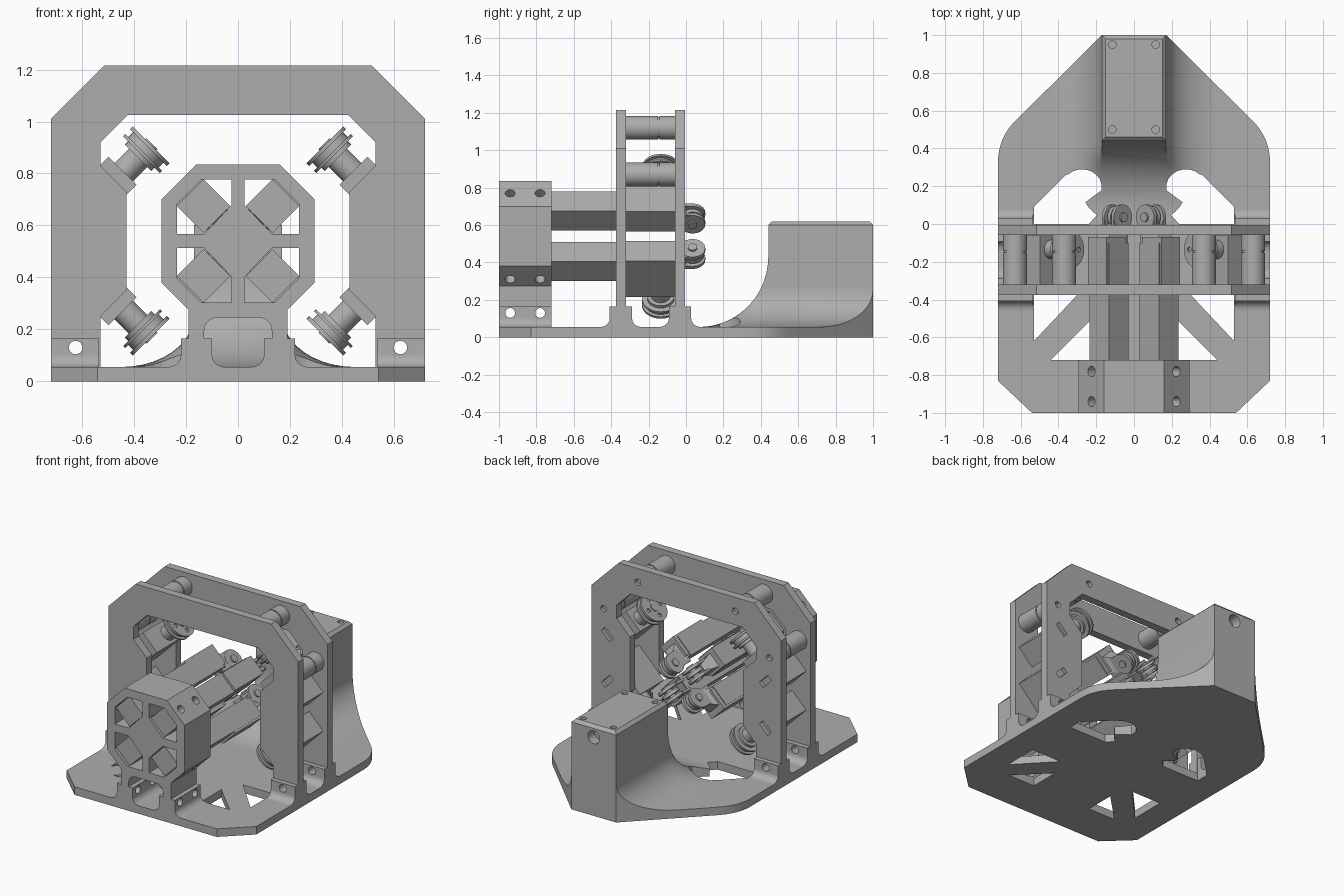
import bpy, bmesh
from math import cos, sin, pi, radians, sqrt
from mathutils import Vector

if "Cube" in bpy.data.objects:
    bpy.data.objects.remove(bpy.data.objects["Cube"])

grey = bpy.data.materials.new("machined grey")
grey.use_nodes = True
grey.diffuse_color = (0.42, 0.42, 0.42, 1)
grey.node_tree.nodes["Principled BSDF"].inputs["Base Color"].default_value = (0.42, 0.42, 0.42, 1)

ZC = 0.54                     # height of the actuator cluster axis
FRONT, BACK = -0.348, -0.032  # mid planes of the two portal frames
AXES = {"x": lambda u, v, w: (w, u, v), "y": lambda u, v, w: (u, w, v), "z": lambda u, v, w: (u, v, w)}


def finish(name, bm):
    bmesh.ops.recalc_face_normals(bm, faces=bm.faces)
    mesh = bpy.data.meshes.new(name)
    bm.to_mesh(mesh)
    bm.free()
    mesh.materials.append(grey)
    obj = bpy.data.objects.new(name, mesh)
    bpy.context.collection.objects.link(obj)
    return smooth(obj)


def smooth(obj):
    obj.data.shade_smooth()
    obj.data.set_sharp_from_angle(angle=radians(30))
    return obj


def loft(name, rings):
    bm = bmesh.new()
    loops = [[bm.verts.new(p) for p in ring] for ring in rings]
    n = len(loops[0])
    for a, b in zip(loops, loops[1:]):
        for i in range(n):
            bm.faces.new((a[i], a[(i + 1) % n], b[(i + 1) % n], b[i]))
    bm.faces.new(loops[0])
    bm.faces.new(loops[-1])
    return finish(name, bm)


def prism(name, pts, lo, hi, axis="z"):
    return loft(name, [[AXES[axis](u, v, w) for u, v in pts] for w in (lo, hi)])


def rod(name, a, b, r, segs=40):
    a, b = Vector(a), Vector(b)
    turn = (b - a).to_track_quat("Z", "Y")
    circle = [turn @ Vector((r * cos(2 * pi * i / segs), r * sin(2 * pi * i / segs), 0)) for i in range(segs)]
    return loft(name, [[p + c for c in circle] for p in (a, b)])


def cut(obj, cutters, op="DIFFERENCE"):
    for c in cutters:
        mod = obj.modifiers.new("cut", "BOOLEAN")
        mod.operation, mod.object, mod.solver = op, c, "EXACT"
    dg = bpy.context.evaluated_depsgraph_get()
    mesh = bpy.data.meshes.new_from_object(obj.evaluated_get(dg))
    obj.modifiers.clear()
    obj.data = mesh
    for c in cutters:
        bpy.data.objects.remove(c)
    return smooth(obj)


def arc(cx, cy, rx, ry, a0, a1, n=8):
    return [(cx + rx * cos(radians(a0 + (a1 - a0) * i / n)), cy + ry * sin(radians(a0 + (a1 - a0) * i / n)))
            for i in range(n + 1)]


def mirrored(half):
    return half + [(-u, v) for u, v in reversed(half)]


def flip(pts, s):
    return [(s * u, v) for u, v in pts]


# Base outline with rounded shoulders tapering to the rear
OUTLINE = mirrored([(0.54, -1), (0.72, -0.83)] + arc(0.42, 0.33, 0.3, 0.3, 0, 45) + [(0.17, 1)])
EYE = [(0.53, 0), (0.53, 0.09), (0.36, 0.26)] + arc(0.275, 0.195, 0.105, 0.095, 45, 190) + \
      arc(0.06, 0.17, 0.21, 0.16, -10, -50, 4)[1:] + [(0.24, 0)]
TRIANGLES = [[(0.3, -0.375), (0.53, -0.375), (0.53, -0.62)], [(0.23, -0.51), (0.44, -0.72), (0.23, -0.72)]]


def eyes():
    return [prism("cutter", flip(EYE, s), -0.1, 0.5) for s in (1, -1)]


base = prism("base_plate", OUTLINE, 0, 0.055)
cut(base, eyes() + [prism("cutter", flip(t, s), -0.1, 0.2) for t in TRIANGLES for s in (1, -1)])

# Rear tower flaring into the base
def tower_ring(z, inset=0):
    def flare(width, height):
        t = min(1, max(0, (0.055 + height - z) / height))
        return width * (1 - sqrt(1 - t * t))
    fx, fy = flare(0.28, 0.2), flare(0.37, 0.375)
    x = 0.17 - inset
    corner = arc(x, 0.44 + inset, fx + 1e-4, fy + 1e-4, 0, -90, 8)
    return [(u, v, z) for u, v in mirrored([(x + fx, 1 - inset)] + corner)]


rings = [tower_ring(0.02)]
rings += [tower_ring(0.055 + 0.375 * (1 - cos(pi / 2 * i / 14))) for i in range(15)]
rings += [tower_ring(0.6), tower_ring(0.62, 0.02)]
tower = loft("rear_tower", rings)
cut(tower, [prism("cutter", OUTLINE, 0.01, 0.8)], "INTERSECT")
cut(tower, eyes() + [rod("cutter", (0, 0.93, 0.54), (0, 1.1, 0.54), 0.045)] +
    [rod("cutter", (x, y, 0.56), (x, y, 0.7), 0.02, 24) for x in (-0.115, 0.115) for y in (0.5, 0.95)])

# Portal frames
inner = [(0.425, 1.025), (0.53, 0.92), (0.53, 0.83), (0.43, 0.73), (0.43, 0.35), (0.53, 0.25), (0.53, 0)]
OUTER = [(0.72, 0), (0.72, 1.01), (0.515, 1.215)]
FRAME = mirrored(OUTER) + [(-u, v) for u, v in reversed(inner)] + inner
STANDOFFS = [(s * x, z) for s in (1, -1) for x, z in ((0.37, 1.12), (0.63, 0.87))]


def bolt_holes(y):
    return [rod("cutter", (s * 0.625, y - 0.2, 0.13), (s * 0.625, y + 0.2, 0.13), 0.026, 24) for s in (1, -1)]


def tilted(cx, cz, along, across, sx, sz):
    # rectangle turned 45 degrees: 'along' follows the direction outward and toward mid height
    k = sqrt(0.5)
    pts = [(-along, -across), (along, -across), (along, across), (-along, across)]
    return [(sx * (cx + k * (a + b)), ZC + sz * (cz - ZC + k * (b - a))) for a, b in pts]


QUADS = [(sx, sz) for sx in (1, -1) for sz in (1, -1)]
for name, y in (("front_frame", FRONT), ("back_frame", BACK)):
    frame = prism(name, FRAME, y - 0.0275, y + 0.0275, "y")
    cutters = bolt_holes(y)
    if y == BACK:
        cutters += [rod("cutter", (x, -0.03, z), (x, 0.1, z), 0.022, 24) for x, z in STANDOFFS]
        cutters += [prism("cutter", tilted(0.6, 0.7, 0.02, 0.045, sx, sz), -0.03, 0.1, "y") for sx, sz in QUADS]
    cut(frame, cutters)

# Filleted clamp lugs, used for the frames and the front block
def lug(c, gap):
    def side(s):
        curve = arc(0.11, 0.1, 0.05, 0.045, 180, 270, 6)
        return [(c + s * u, v) for u, v in [(gap, 0.165), (0.06, 0.165)] + curve + [(0.11, 0.03), (gap, 0.03)]]
    return side(1), side(-1)


for y in (FRONT, BACK):
    for s in (1, -1):
        for half in lug(y, 0.0275):
            lo, hi = sorted((s * 0.535, s * 0.72))
            cut(prism("frame_lug", half, lo, hi, "x"), bolt_holes(y))

for x, z in STANDOFFS:
    for y0, y1 in ((-0.322, -0.15), (-0.142, -0.058)):
        rod("frame_standoff", (x, y0, z), (x, y1, z), 0.064)
    rod("standoff_core", (x, -0.2, z), (x, -0.1, z), 0.058)

# Octagonal front block with four pockets and an arched leg
BLOCK = mirrored([(0.19, 0), (0.19, 0.275), (0.295, 0.38), (0.295, 0.7), (0.16, 0.835)])
POCKET = [(0.13, 0.565), (0.235, 0.565), (0.235, 0.68), (0.14, 0.775), (0.025, 0.775), (0.025, 0.675)]
WINDOW = mirrored([(0.13, 0.05)] + arc(0.08, 0.195, 0.05, 0.05, 0, 90))


def leg_holes():
    return [rod("cutter", (-0.5, y, 0.13), (0.5, y, 0.13), 0.026, 24) for y in (-0.94, -0.78)]


block = prism("front_block", BLOCK, -1, -0.72, "y")
cutters = [prism("cutter", WINDOW, -1.1, -0.6, "y")] + leg_holes()
for sx, sz in QUADS:
    cutters.append(prism("cutter", [(sx * u, ZC + sz * (v - 0.5375)) for u, v in POCKET], -1.1, -0.6, "y"))
    for y in (-0.94, -0.78):
        a, b = [(sx * d, y, ZC + sz * (d + 0.005)) for d in (0.17, 0.3)]
        cutters.append(rod("cutter", a, b, 0.027, 24))
cut(block, cutters)
for c in (0.16, -0.16):
    for half in lug(c, 0.03):
        cut(prism("block_lug", half, -1, -0.72, "y"), leg_holes())

k = sqrt(0.5)
for sx, sz in QUADS:
    def at(x, y, z):
        return Vector((sx * x, y, ZC + sz * z))

    # Linear actuators with heads and clevis ends
    prism("actuator_body", tilted(0.133, 0.675, 0.073, 0.073, sx, sz), -0.985, -0.1, "y")
    prism("actuator_head", tilted(0.143, 0.685, 0.068, 0.073, sx, sz), -0.375, -0.07, "y")
    square = [(-1, -1), (1, -1), (1, 1), (-1, 1)]
    loft("actuator_taper", [[at(c + k * (a * p + b * q), y, c + k * (b * q - a * p)) for a, b in square]
                            for c, y, p, q in ((0.136, -0.1, 0.06, 0.07), (0.095, 0.0, 0.025, 0.045))])
    for lo, hi, r in ((-0.045, -0.025, 0.068), (-0.012, 0.012, 0.06), (0.025, 0.045, 0.068), (-0.055, 0.055, 0.025)):
        rod("clevis_disc", at(0.09 + k * lo, 0.035, 0.095 - k * lo), at(0.09 + k * hi, 0.035, 0.095 - k * hi), r)
    for d in (-0.035, 0.035):
        e, f = 0.008 * k, 0.055 * k
        cx, cz = 0.1 + k * d, 0.105 - k * d
        loft("clevis_arm", [[at(cx + a * e + b * f, y, cz - a * e + b * f) for a, b in square] for y in (-0.1, 0.035)])

    # Winch motors and flanged spools
    prism("motor_body", tilted(0.54, 0.715, 0.135, 0.076, sx, sz), -0.32, -0.06, "y")
    for t0, t1, r in ((0, 0.014, 0.1), (0.014, 0.04, 0.083), (0.04, 0.052, 0.1), (0.052, 0.07, 0.072),
                      (0.07, 0.16, 0.05), (-0.006, 0, 0.03)):
        spool = rod("spool", at(0.335 + k * t0, -0.135, 0.37 - k * t0), at(0.335 + k * t1, -0.135, 0.37 - k * t1), r)
        if t0 == 0:
            cut(spool, [rod("cutter", at(0.32 + k * p, -0.135 + q, 0.385 + k * p),
                            at(0.342 + k * p, -0.135 + q, 0.363 + k * p), 0.014, 16)
                        for p, q in ((0.06, 0), (-0.06, 0), (0, 0.06), (0, -0.06))])
